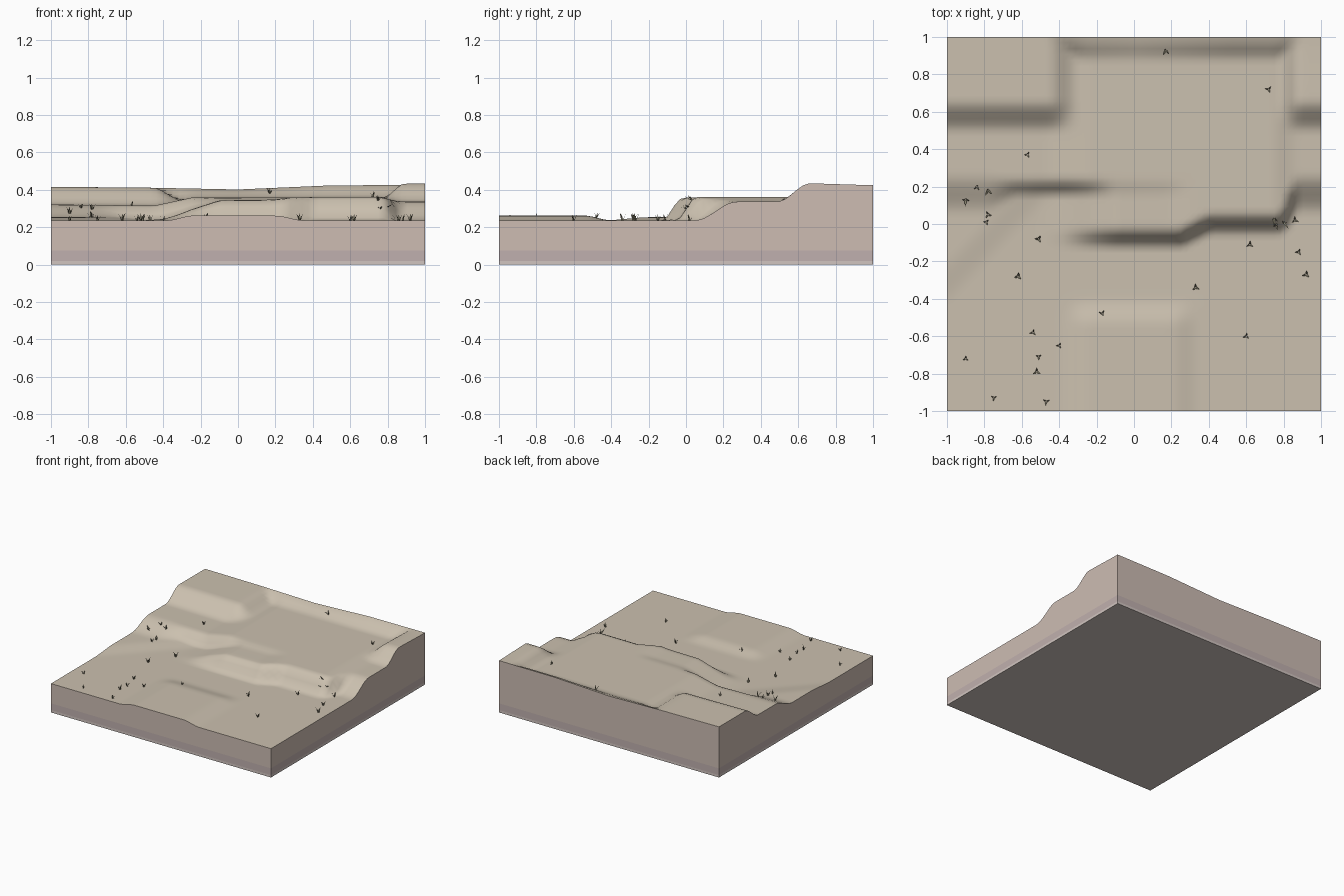
import bpy, bmesh, math, random
from mathutils import Vector

if "Cube" in bpy.data.objects:
    bpy.data.objects.remove(bpy.data.objects["Cube"])

random.seed(4)
N = 64  # grid cells per side


def mat(name, rgb):
    m = bpy.data.materials.new(name)
    m.diffuse_color = (*rgb, 1)
    m.use_nodes = True
    m.node_tree.nodes["Principled BSDF"].inputs["Base Color"].default_value = m.diffuse_color
    return m


def step(a, b, t):
    t = min(1, max(0, (t - a) / (b - a)))
    return t * t * (3 - 2 * t)


def lerp(pts, x):
    for (x0, y0), (x1, y1) in zip(pts, pts[1:]):
        if x <= x1:
            return y0 + (y1 - y0) * max(0, x - x0) / (x1 - x0)
    return pts[-1][1]


# Plan lines of the cliffs and heights of the terraces, as functions of x
FRONT_CLIFF = [(-1, -.075), (.25, -.075), (.4, 0), (.8, 0), (.86, .16), (1, .16)]
FRONT_WIDTH = [(-1, .055), (.8, .055), (.88, .11), (1, .11)]
BACK_CLIFF = [(-1, .16), (-.78, .16), (-.64, .195), (1, .195)]
BACK_WIDTH = [(-1, .11), (-.78, .11), (-.64, .045), (1, .045)]
RAMP = [(-.5, 0), (-.4, .08), (-.1, .88), (.18, .9), (.3, 1)]
MIDDLE = [(-1, .322), (-.45, .315), (-.25, .358), (.75, .362), (.86, .338), (1, .337)]
UPPER = [(-1, .416), (-.5, .412), (0, .402), (.5, .424), (1, .426)]


def height(x, y):
    # lower plain with a low mound and a small diagonal step
    z = .237 + .025 * step(-.38, -.24, x) * (1 - step(.2, .35, x)) * (1 - step(-.54, -.4, y))
    d = (y + .315) - 1.05 * (x + 1)
    z += .017 * step(-.13, .13, d)
    # middle terrace reached by a ramp between two cliffs
    mid = lerp(MIDDLE, x)
    ramp = z + (mid - z) * lerp(RAMP, x)
    c, w = lerp(FRONT_CLIFF, x), lerp(FRONT_WIDTH, x)
    f = step(c - w, c + w, y)
    c, w = lerp(BACK_CLIFF, x), lerp(BACK_WIDTH, x)
    b = step(c - w, c + w, y)
    z += (ramp - z) * f + (mid - ramp) * b
    # upper terrace around the back
    rise = step(.49, .66, y)
    g = max(rise * (1 - step(-.45, -.28, x)), rise * step(.76, .89, x), step(.87, 1.0, y))
    top = lerp(UPPER, x) + .008 * step(.7, .9, x) * (1 - step(.65, 1, y))
    return z + (top - z) * g


# Terrain block: top surface, layered side walls and underside
mats = [mat("ground", (.60, .53, .43)), mat("soil", (.61, .505, .45)),
        mat("clay", (.53, .435, .425)), mat("bedrock", (.64, .56, .53))]
bm = bmesh.new()
co = [-1 + 2 * i / N for i in range(N + 1)]
grid = [[bm.verts.new((x, y, height(x, y))) for x in co] for y in co]
for j in range(N):
    for i in range(N):
        bm.faces.new((grid[j][i], grid[j][i + 1], grid[j + 1][i + 1], grid[j + 1][i])).smooth = True
rim = ([grid[0][i] for i in range(N)] + [grid[j][N] for j in range(N)]
       + [grid[N][i] for i in range(N, 0, -1)] + [grid[j][0] for j in range(N, 0, -1)])
upper = rim
for k, z in enumerate((.075, .02, 0)):
    lower = [bm.verts.new((v.co.x, v.co.y, z)) for v in rim]
    for i in range(len(rim)):
        n = (i + 1) % len(rim)
        f = bm.faces.new((upper[i], lower[i], lower[n], upper[n]))
        f.material_index = k + 1
    upper = lower
bm.faces.new(upper[::-1]).material_index = 3
bm.normal_update()
for a, b in zip(rim, rim[1:] + rim[:1]):
    bm.edges.get((a, b)).smooth = False
me = bpy.data.meshes.new("terrain_block")
bm.to_mesh(me)
bm.free()
for m in mats:
    me.materials.append(m)
bpy.context.collection.objects.link(bpy.data.objects.new("terrain_block", me))

# Grass tufts: three thin blades each, standing along the slope normal
SPOTS = [(-.9, -.72), (-.75, -.93), (-.47, -.95), (-.52, -.79), (-.51, -.71), (-.54, -.58),
         (-.4, -.65), (-.62, -.28), (-.51, -.08), (-.79, .01), (-.78, .05), (-.9, .13),
         (-.84, .2), (-.78, .18), (-.57, .37), (-.17, -.48), (.33, -.34), (.6, -.6),
         (.62, -.11), (.92, -.27), (.88, -.15), (.86, .02), (.8, .01), (.76, .0),
         (.75, .03), (.17, .93), (.72, .72)]
bm = bmesh.new()
for x, y in SPOTS:
    e = .03
    n = Vector((height(x - e, y) - height(x + e, y), height(x, y - e) - height(x, y + e), 2 * e)).normalized()
    base = Vector((x, y, height(x, y))) - n * .003
    turn = random.uniform(0, math.tau)
    size = random.uniform(.8, 1.25)
    for k in range(3):
        a = turn + k * math.tau / 3
        out = Vector((math.cos(a), math.sin(a), 0))
        side = Vector((-out.y, out.x, 0)) * .005 * size
        root = base + out * .003
        bend = root + (out * .006 + n * .018) * size
        tip = root + (out * .017 + n * .034) * size
        v = [bm.verts.new(p) for p in (root - side, root + side, bend + side * .8, bend - side * .8, tip)]
        bm.faces.new((v[0], v[1], v[2], v[3]))
        bm.faces.new((v[3], v[2], v[4]))
me = bpy.data.meshes.new("grass_tufts")
bm.to_mesh(me)
bm.free()
me.materials.append(mat("dry_grass", (.27, .25, .17)))
bpy.context.collection.objects.link(bpy.data.objects.new("grass_tufts", me))
